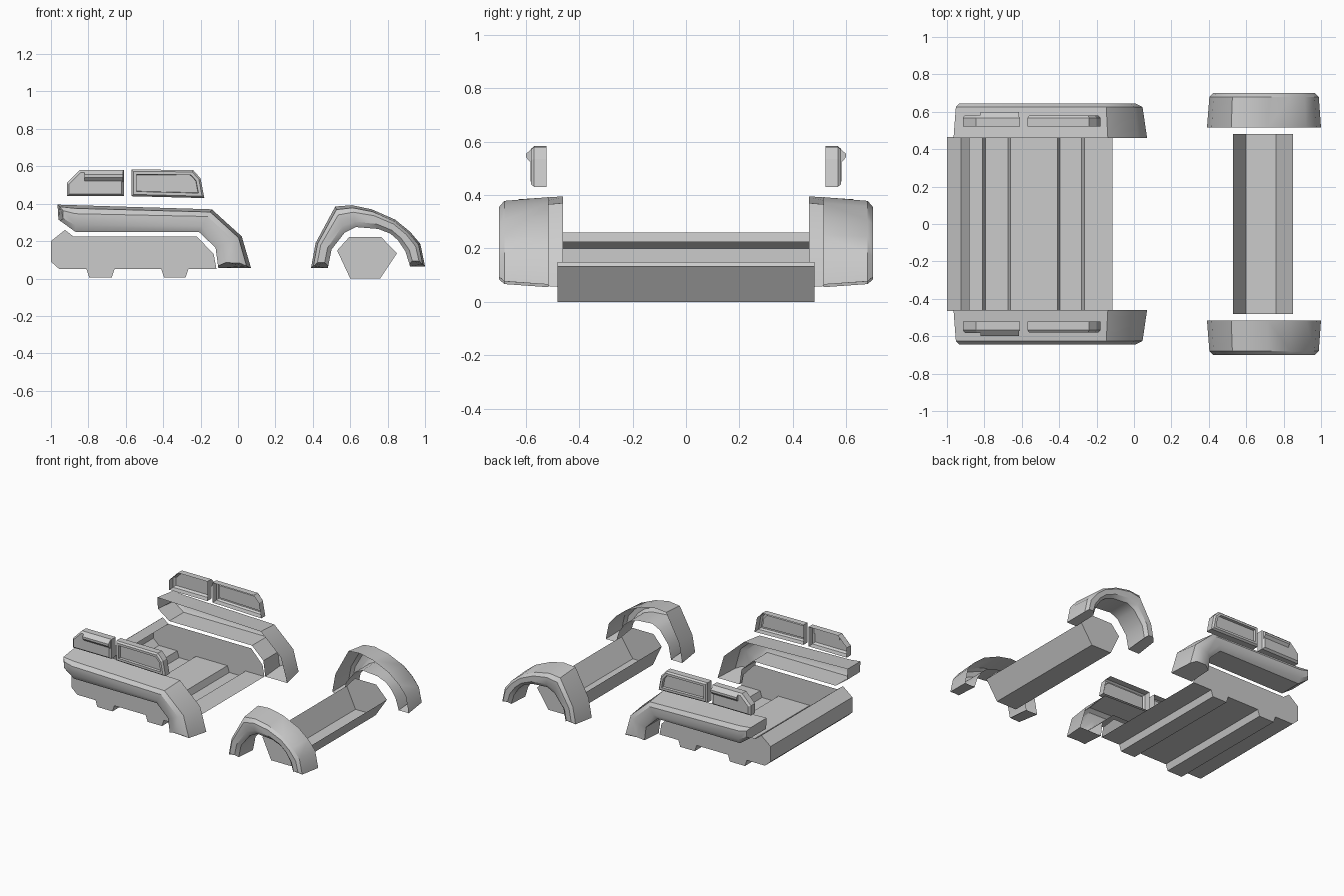
import bpy, bmesh
from mathutils import Vector

if "Cube" in bpy.data.objects:
    bpy.data.objects.remove(bpy.data.objects["Cube"])


def finish(name, bm, angle=0.6, mirror=True):
    bmesh.ops.remove_doubles(bm, verts=bm.verts, dist=1e-5)
    bmesh.ops.recalc_face_normals(bm, faces=bm.faces)
    mesh = bpy.data.meshes.new(name)
    bm.to_mesh(mesh)
    bm.free()
    ob = bpy.data.objects.new(name, mesh)
    bpy.context.collection.objects.link(ob)
    if mirror:
        mod = ob.modifiers.new("Mirror", 'MIRROR')
        mod.use_axis = (False, True, False)
    bpy.ops.object.select_all(action='DESELECT')
    ob.select_set(True)
    bpy.context.view_layer.objects.active = ob
    bpy.ops.object.shade_smooth_by_angle(angle=angle)
    return ob


def bridge(bm, a, b, closed=True):
    n = len(a)
    for i in range(n if closed else n - 1):
        j = (i + 1) % n
        bm.faces.new((a[i], a[j], b[j], b[i]))


def row(bm, pts, y):
    return [bm.verts.new((x, y, z)) for x, z in pts]


def trough(name, sheet, rim, half):
    """Open-topped sheet extruded along y, with full end panels."""
    bm = bmesh.new()
    a, b = row(bm, sheet, -half), row(bm, sheet, half)
    bridge(bm, a, b, closed=False)
    bm.faces.new(a + row(bm, rim, -half))
    bm.faces.new(b + row(bm, rim, half))
    return finish(name, bm, mirror=False)


def flare(name, outer, inner, y0, y1):
    """Open-backed rounded shell between an outer and an inner curve."""
    # y position, blend from outer to inner curve, inset of both ends
    section = [(y0, 0, 0), (y1 - .02, .12, .012), (y1, .32, .03),
               (y1, .75, .03), (y1 - .02, 1, .012), (y0, 1, 0)]
    bm = bmesh.new()
    rings = []
    for y, t, d in section:
        pts = [Vector(o).lerp(Vector(i), t) for o, i in zip(outer, inner)]
        s = (pts[1] - pts[0]).normalized() * d
        e = (pts[-2] - pts[-1]).normalized() * d
        pts[0] = pts[0] + s
        pts[-1] = pts[-1] + e
        rings.append(row(bm, pts, y))
    for a, b in zip(rings, rings[1:]):
        bridge(bm, a, b, closed=False)
    for k in (0, -1):
        bm.faces.new([r[k] for r in rings])
    return finish(name, bm)


def inset(pts, d):
    """Move every corner of a clockwise outline inwards by d."""
    out = []
    for i, p in enumerate(pts):
        p = Vector(p)
        u = (p - Vector(pts[i - 1])).normalized()
        v = (Vector(pts[(i + 1) % len(pts)]) - p).normalized()
        n1, n2 = Vector((u.y, -u.x)), Vector((v.y, -v.x))
        out.append(p + (n1 + n2) * d / (1 + n1.dot(n2)))
    return out


def pod(name, outline, steps):
    """Shell built from (inset, y) steps and closed by a front panel."""
    bm = bmesh.new()
    rings = [row(bm, inset(outline, d), y) for d, y in steps]
    for a, b in zip(rings, rings[1:]):
        bridge(bm, a, b)
    bm.faces.new(rings[-1])
    return finish(name, bm, angle=0.4)


# rear floor tub with two cross ridges and folded back lip
trough("rear_tub",
       [(-.88, .225), (-.925, .26), (-1, .2), (-1, .09), (-.955, .05),
        (-.81, .05), (-.795, .005), (-.675, .005), (-.66, .05),
        (-.41, .05), (-.395, .005), (-.28, .005), (-.265, .05), (-.115, .05)],
       [(-.13, .13), (-.22, .225)], .465)

# front tub with hexagonal ends
trough("front_tub",
       [(.53, .15), (.6, 0), (.76, 0), (.85, .135)],
       [(.765, .222), (.595, .222)], .48)

# rear side flares, long sill dropping into a leg
flare("rear_flare",
      [(-.965, .395), (-.87, .392), (-.14, .37), (.02, .225), (.07, .055)],
      [(-.96, .315), (-.87, .25), (-.21, .25), (-.12, .165), (-.105, .055)],
      .46, .645)

# front wheel arches
flare("front_arch",
      [(.39, .055), (.415, .19), (.52, .385), (.61, .392), (.715, .37),
       (.84, .315), (.92, .25), (.975, .185), (1, .065)],
      [(.48, .055), (.50, .155), (.57, .245), (.63, .275), (.75, .265),
       (.815, .24), (.855, .205), (.895, .145), (.92, .065)],
      .515, .70)

# upper side pods: plain one behind, recessed one ahead
pod("rear_pod",
    [(-.915, .44), (-.915, .51), (-.845, .58), (-.61, .58), (-.61, .44)],
    [(0, .522), (0, .568), (.012, .582)])
pod("front_pod",
    [(-.57, .44), (-.57, .583), (-.24, .58), (-.2, .535), (-.18, .43)],
    [(0, .522), (0, .568), (.01, .58), (.026, .58), (.028, .562)])

# handle bar on the rear pod
bm = bmesh.new()
bar = [(.575, .575), (.598, .555), (.598, .54), (.575, .515)]
left = [bm.verts.new((-.82, y, z)) for y, z in bar]
right = [bm.verts.new((-.615, y, z)) for y, z in bar]
bridge(bm, left, right)
bm.faces.new(left)
bm.faces.new(right)
finish("pod_handle", bm, angle=0.4)
